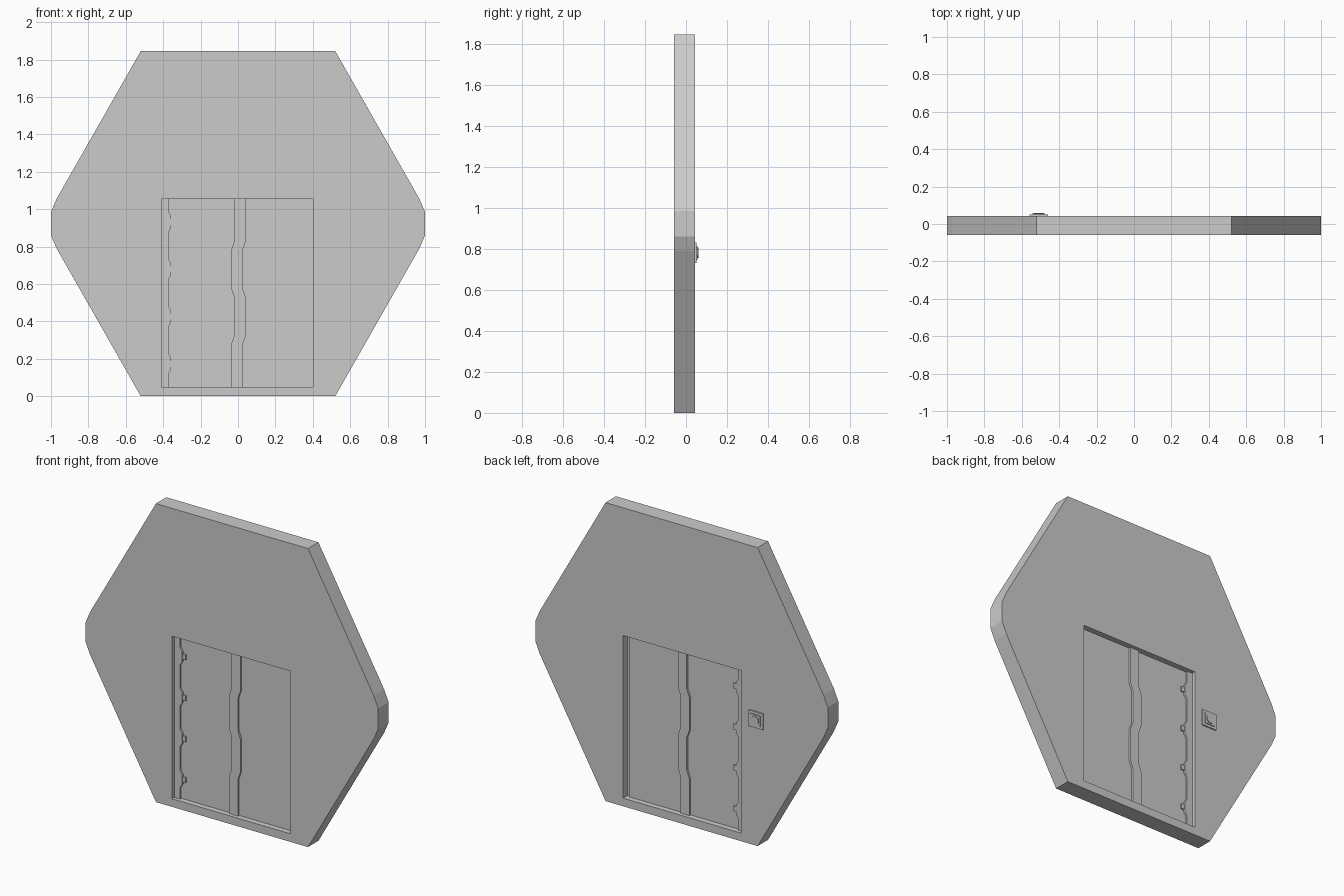
import bpy, bmesh
from math import pi

if "Cube" in bpy.data.objects:
    bpy.data.objects.remove(bpy.data.objects["Cube"])

CY = -0.008  # mid-depth of the wall slab


def prism(name, pts, y0, y1):
    """Extrude an x/z outline from y0 to y1."""
    bm = bmesh.new()
    face = bm.faces.new([bm.verts.new((x, y0, z)) for x, z in pts])
    ext = bmesh.ops.extrude_face_region(bm, geom=[face])
    verts = [g for g in ext["geom"] if isinstance(g, bmesh.types.BMVert)]
    bmesh.ops.translate(bm, verts=verts, vec=(0, y1 - y0, 0))
    bmesh.ops.recalc_face_normals(bm, faces=bm.faces)
    mesh = bpy.data.meshes.new(name)
    bm.to_mesh(mesh)
    bm.free()
    obj = bpy.data.objects.new(name, mesh)
    bpy.context.collection.objects.link(obj)
    return obj


def box(name, x0, x1, z0, z1, y0, y1):
    return prism(name, [(x0, z0), (x1, z0), (x1, z1), (x0, z1)], y0, y1)


# Hexagonal wall slab with clipped side corners
half = [(0.52, 0), (0.97, 0.79), (1.0, 0.86), (1.0, 0.985), (0.97, 1.055), (0.52, 1.845)]
outline = half + [(-x, z) for x, z in reversed(half)]
wall = prism("wall", outline, -0.059, 0.043)

# Doorway cut right through the slab
cutter = box("doorway_cutter", -0.41, 0.40, 0.05, 1.055, -0.2, 0.2)
cutter.hide_render = True
cutter.hide_viewport = True
cut = wall.modifiers.new("doorway", "BOOLEAN")
cut.operation = "DIFFERENCE"
cut.solver = "EXACT"
cut.object = cutter

# Door leaves, slightly let into the frame
box("left_door_leaf", -0.375, 0.0, 0.045, 1.06, CY - 0.016, CY + 0.016)
box("right_door_leaf", 0.0, 0.385, 0.045, 1.06, CY - 0.016, CY + 0.016)
box("right_door_edge", 0.37, 0.401, 0.05, 1.055, CY - 0.008, CY + 0.008)

# Raised centre seam: both edges step side to side together
steps = []
for i in range(4):
    z0, z1 = 0.05 + i * 0.25125, 0.05 + (i + 1) * 0.25125
    dx = 0.009 if i % 2 else -0.009
    steps += [(dx, z0 + (0.025 if i else 0)), (dx, z1 - (0.025 if i < 3 else 0))]
seam = [(0.033 + d, z) for d, z in steps] + [(-0.028 + d, z) for d, z in reversed(steps)]
prism("centre_seam", seam, CY - 0.028, CY + 0.028)

# Hinge post with a bulge and a small hinge at four heights
hinge_z = [0.173, 0.426, 0.679, 0.932]
edge = [(-0.372, 0.05)]
for z in hinge_z:
    edge += [(-0.372, z - 0.055), (-0.357, z - 0.03), (-0.357, z + 0.03), (-0.372, z + 0.055)]
edge.append((-0.372, 1.055))
prism("hinge_post", edge + [(-0.411, 1.055), (-0.411, 0.05)], CY - 0.028, CY + 0.028)
for i, z in enumerate(hinge_z):
    box(f"hinge_{i + 1}", -0.36, -0.335, z - 0.016, z + 0.016, CY - 0.024, CY + 0.024)

# Wall control: plate, raised square and round button on the back side
PX, PZ = -0.51, 0.78
box("control_plate", PX - 0.05, PX + 0.05, PZ - 0.05, PZ + 0.05, 0.04, 0.050)
box("control_housing", PX - 0.034, PX + 0.034, PZ - 0.034, PZ + 0.034, 0.045, 0.055)
bpy.ops.mesh.primitive_cylinder_add(vertices=12, radius=0.026, depth=0.014,
                                    location=(PX, 0.053, PZ), rotation=(pi / 2, 0, 0))
bpy.context.object.name = "control_button"
